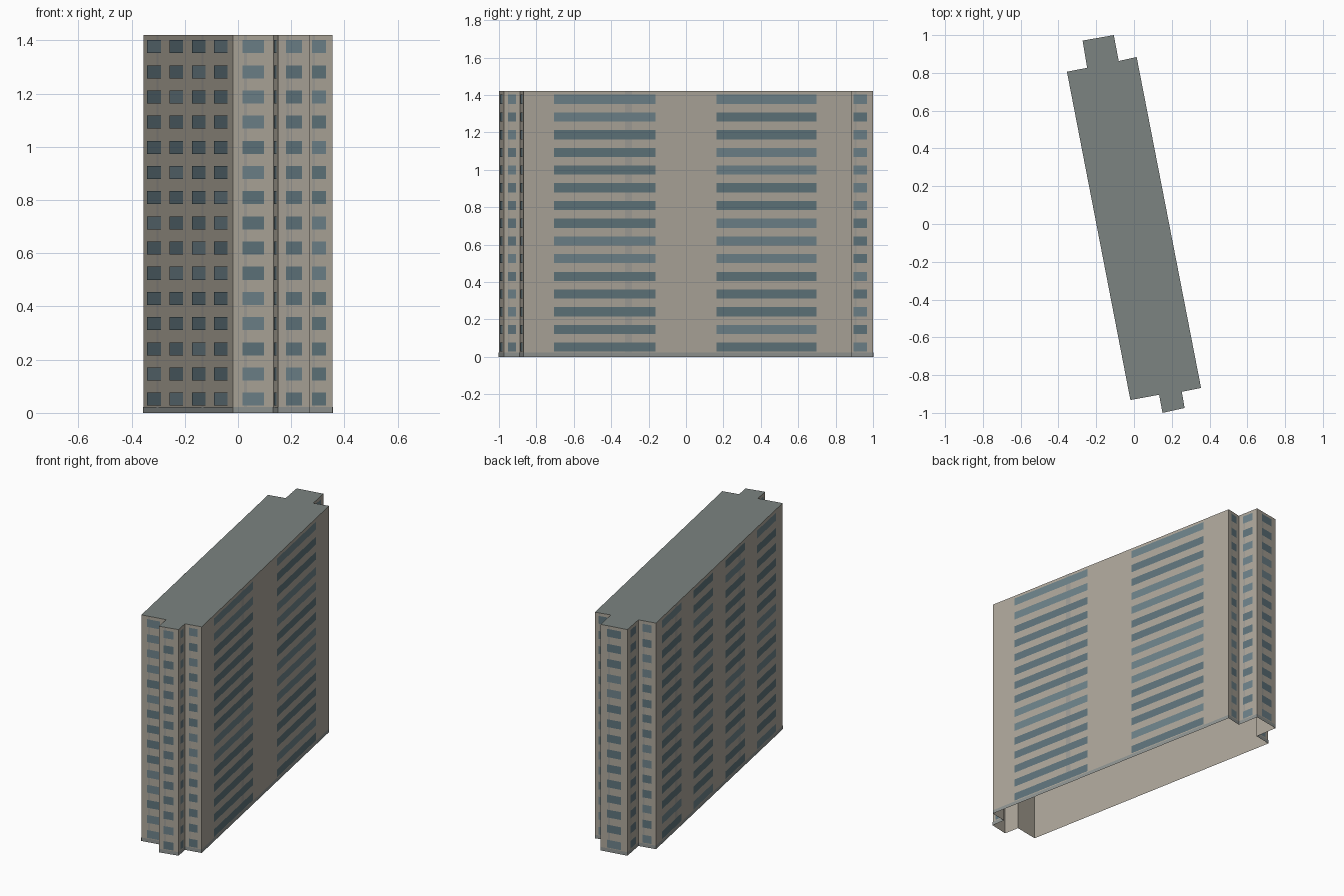
import bpy, bmesh, random
from mathutils import Vector

if "Cube" in bpy.data.objects:
    bpy.data.objects.remove(bpy.data.objects["Cube"])

random.seed(4)
HEIGHT, FLOORS = 1.42, 15
PITCH = HEIGHT / FLOORS

# Footprint, counter-clockwise from the front left corner
OUTLINE = [(-0.019, -0.932), (0.133, -0.904), (0.151, -1.0), (0.268, -0.974),
           (0.253, -0.888), (0.355, -0.868), (0.014, 0.884), (-0.081, 0.863),
           (-0.107, 1.0), (-0.272, 0.971), (-0.248, 0.827), (-0.355, 0.806)]
RIGHT, LEFT = 5, 11          # indices of the two long walls

# Window spans and stain streaks as fractions along each wall
BAYS = {RIGHT: [(0.093, 0.402), (0.588, 0.894)],
        LEFT: [(0.046, 0.201), (0.294, 0.447), (0.546, 0.701), (0.794, 0.947)]}
STREAKS = {RIGHT: [0.32], LEFT: [0.16, 0.66]}


def material(name, rgb):
    m = bpy.data.materials.new(name)
    m.diffuse_color = (*rgb, 1)
    m.use_nodes = True
    m.node_tree.nodes["Principled BSDF"].inputs["Base Color"].default_value = m.diffuse_color
    return m


WALL = material("concrete", (0.42, 0.385, 0.325))
ROOF = material("roof_grey", (0.20, 0.23, 0.22))
STAIN = material("stain", (0.35, 0.34, 0.31))
BASE = material("base_grey", (0.28, 0.30, 0.29))
GLASS = [material("glass_dark", (0.115, 0.175, 0.20)),
         material("glass_light", (0.155, 0.225, 0.255))]


def make_object(name, bm, mats):
    mesh = bpy.data.meshes.new(name)
    bm.to_mesh(mesh)
    bm.free()
    for m in mats:
        mesh.materials.append(m)
    obj = bpy.data.objects.new(name, mesh)
    bpy.context.collection.objects.link(obj)
    return obj


def walls():
    """Yield index, start point and end point of every wall."""
    for i, p in enumerate(OUTLINE):
        yield i, Vector((*p, 0)), Vector((*OUTLINE[(i + 1) % len(OUTLINE)], 0))


def panel(bm, a, b, span, z0, z1, offset, mat=0):
    """Flat rectangle lying just outside the wall a-b."""
    d = b - a
    out = Vector((d.y, -d.x, 0)).normalized() * offset
    p, q = a + d * span[0] + out, a + d * span[1] + out
    verts = [bm.verts.new((v.x, v.y, z)) for v, z in
             ((p, z0), (q, z0), (q, z1), (p, z1))]
    bm.faces.new(verts).material_index = mat


# Tower walls, open underneath
bm = bmesh.new()
for _, a, b in walls():
    panel(bm, a, b, (0, 1), 0, HEIGHT, 0)
bmesh.ops.remove_doubles(bm, verts=bm.verts, dist=1e-5)
make_object("tower_walls", bm, [WALL])

# Flat roof
bm = bmesh.new()
bm.faces.new([bm.verts.new((x, y, HEIGHT)) for x, y in OUTLINE])
make_object("roof", bm, [ROOF])

# Stain streaks, base band and window rows on every wall
streaks, base, windows = bmesh.new(), bmesh.new(), bmesh.new()
for i, a, b in walls():
    half = 0.018 / (b - a).length if i in BAYS else 0.04
    for s in STREAKS.get(i, [0.31]):
        panel(streaks, a, b, (s - half, s + half), 0, HEIGHT, 0.0008)
    panel(base, a, b, (0, 1), 0, 0.022, 0.0012)
    for span in BAYS.get(i, [(0.24, 0.76)]):
        for f in range(FLOORS):
            z = f * PITCH + 0.027
            shade = 1 if random.random() < 0.3 else 0
            panel(windows, a, b, span, z, z + 0.049, 0.002, shade)
make_object("stain_streaks", streaks, [STAIN])
make_object("base_band", base, [BASE])
make_object("windows", windows, GLASS)
